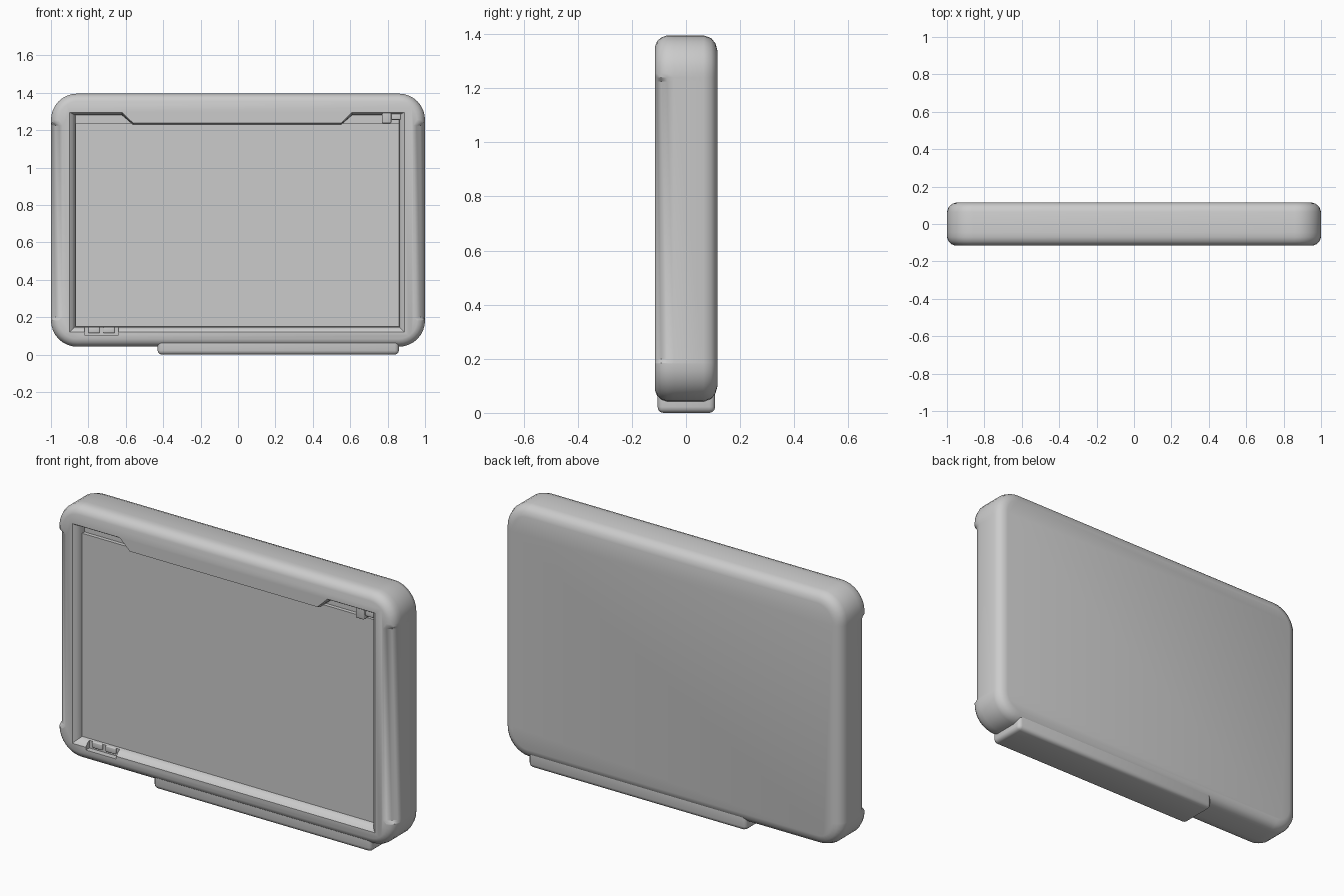
import bpy, bmesh, math

if "Cube" in bpy.data.objects:
    bpy.data.objects.remove(bpy.data.objects["Cube"])


def finish(bm, name, angle=35):
    bmesh.ops.recalc_face_normals(bm, faces=bm.faces)
    me = bpy.data.meshes.new(name)
    bm.to_mesh(me)
    bm.free()
    ob = bpy.data.objects.new(name, me)
    bpy.context.collection.objects.link(ob)
    smooth(ob, angle)
    return ob


def smooth(ob, angle=35):
    bpy.ops.object.select_all(action='DESELECT')
    ob.select_set(True)
    bpy.context.view_layer.objects.active = ob
    bpy.ops.object.shade_smooth_by_angle(angle=math.radians(angle))


def loft(name, rings, angle=35):
    bm = bmesh.new()
    loops = [[bm.verts.new(p) for p in r] for r in rings]
    for a, b in zip(loops, loops[1:]):
        n = len(a)
        for i in range(n):
            j = (i + 1) % n
            bm.faces.new((a[i], a[j], b[j], b[i]))
    bm.faces.new(loops[0])
    bm.faces.new(loops[-1])
    return finish(bm, name, angle)


def box(name, x, y, z, bevel=0.0):
    bm = bmesh.new()
    bmesh.ops.create_cube(bm, size=1)
    for v in bm.verts:
        v.co = [lo + (c + 0.5) * (hi - lo) for c, (lo, hi) in zip(v.co, (x, y, z))]
    if bevel:
        bmesh.ops.bevel(bm, geom=bm.edges[:], offset=bevel, segments=3,
                        profile=0.5, affect='EDGES')
    return finish(bm, name)


def cut(ob, cutter):
    mod = ob.modifiers.new("cut", 'BOOLEAN')
    mod.operation, mod.solver, mod.object = 'DIFFERENCE', 'EXACT', cutter
    bpy.context.view_layer.objects.active = ob
    bpy.ops.object.modifier_apply(modifier=mod.name)
    bpy.data.objects.remove(cutter)
    smooth(ob)


X, Z0, Z1, R = 1.0, 0.042, 1.395, 0.14


def outline(inset, y, rail_inset):
    # rounded rectangle; the side rails may be rounder than the corner guards
    pts = []
    corners = [(X - R, Z0 + R, -90), (X - R, Z1 - R, 0),
               (-X + R, Z1 - R, 90), (-X + R, Z0 + R, 180)]
    for k, (cx, cz, a0) in enumerate(corners):
        for i in range(9):
            a = math.radians(a0 + i * 90 / 8)
            pts.append((cx + (R - inset) * math.cos(a), y,
                        cz + (R - inset) * math.sin(a)))
        if k in (0, 2):
            s = 1 if k == 0 else -1
            rail = [(inset, 0.185), (rail_inset, 0.20),
                    (rail_inset, 1.225), (inset, 1.24)]
            for d, z in (rail if k == 0 else rail[::-1]):
                pts.append((s * (X - d), y, z))
    return pts


# shell: (inset, y, rail inset) rings from back to front
shell_profile = [(0.055, 0.116, 0.055), (0.03, 0.109, 0.03), (0.01, 0.093, 0.01),
                 (0, 0.065, 0), (0, -0.045, 0), (0, -0.07, 0.007),
                 (0.008, -0.092, 0.025), (0.022, -0.107, 0.045),
                 (0.042, -0.115, 0.062)]
shell = loft("shell", [outline(*p) for p in shell_profile])


# front opening, flared towards the front, with a drooping centre in the top bar
def opening(e, y):
    return [(x, y, z) for x, z in (
        (-.87 - e, .15 - e), (.86 + e, .15 - e), (.86 + e, 1.28 + e * .5),
        (.61, 1.28 + e * .5), (.55, 1.228 + e * .3), (-.56, 1.228 + e * .3),
        (-.62, 1.28 + e * .5), (-.87 - e, 1.28 + e * .5))]


cut(shell, loft("opening_cutter", [opening(0.045, -0.14), opening(0.03, -0.115),
                                   opening(0.014, -0.103), opening(0.004, -0.085),
                                   opening(0.0, -0.055)]))
# shallow pocket in the lower left of the bezel
cut(shell, box("pocket_cutter", (-.82, -.64), (-.15, -.085), (.105, .17)))

# screen panel
box("screen", (-.87, .86), (-.075, -.03), (.15, 1.236))

# raised foot along the underside
box("base_foot", (-.43, .86), (-.105, .108), (0, .12), 0.022)

# small latch and its catch in the upper right
box("latch", (.77, .82), (-.108, -.04), (1.236, 1.335), 0.006)
box("latch_catch", (.82, .87), (-.1, -.04), (1.255, 1.29), 0.006)

# two little keys inside the pocket
for i, x in enumerate((-.77, -.69)):
    box(f"pocket_key_{i + 1}", (x - .03, x + .03), (-.094, -.06), (.115, .148), 0.005)
